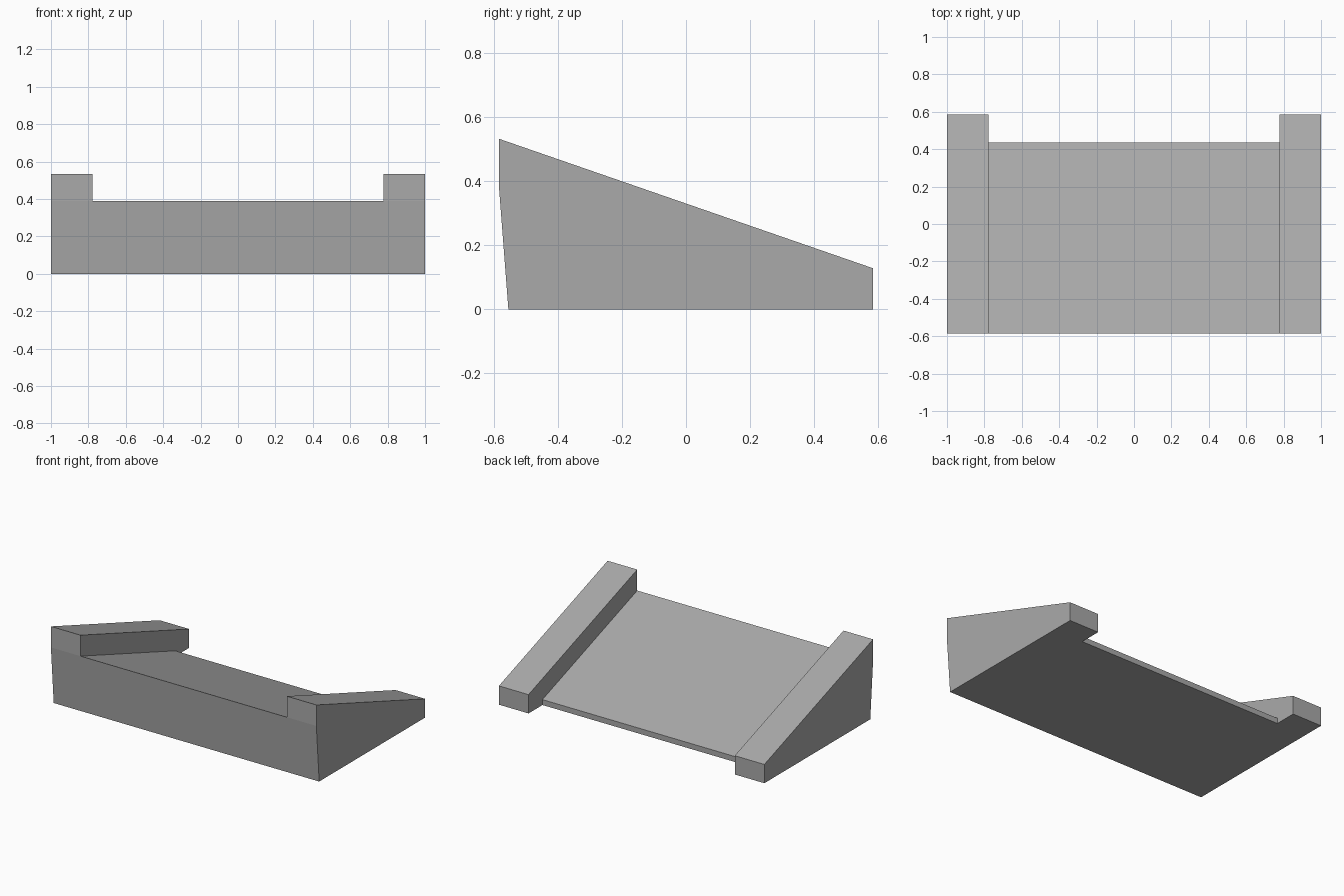
import bpy
import bmesh

default_cube = bpy.data.objects.get("Cube")
if default_cube:
    bpy.data.objects.remove(default_cube, do_unlink=True)

grey = bpy.data.materials.new("plain grey")
grey.use_nodes = True
colour = (0.4, 0.4, 0.4, 1)
grey.diffuse_color = colour
grey.node_tree.nodes["Principled BSDF"].inputs["Base Color"].default_value = colour


def side_prism(name, profile, half_width):
    """Extrude a (y, z) profile across x, centred on x = 0."""
    bm = bmesh.new()
    face = bm.faces.new([bm.verts.new((-half_width, y, z)) for y, z in profile])
    result = bmesh.ops.extrude_face_region(bm, geom=[face])
    verts = [v for v in result["geom"] if isinstance(v, bmesh.types.BMVert)]
    bmesh.ops.translate(bm, verts=verts, vec=(2 * half_width, 0, 0))
    bmesh.ops.recalc_face_normals(bm, faces=bm.faces)
    mesh = bpy.data.meshes.new(name)
    bm.to_mesh(mesh)
    bm.free()
    mesh.materials.append(grey)
    obj = bpy.data.objects.new(name, mesh)
    bpy.context.collection.objects.link(obj)
    return obj


FRONT, BACK, DECK_BACK = -0.585, 0.585, 0.435
DECK_FRONT_Z = 0.39
TOP_Z, BACK_Z = 0.533, 0.128
SLOPE = (BACK_Z - TOP_Z) / (BACK - FRONT)


def deck_z(y):
    return DECK_FRONT_Z + SLOPE * (y - FRONT)


# Wedge body with a slightly undercut front
body = side_prism("wedge_ramp", [
    (-0.555, 0), (BACK, 0), (BACK, BACK_Z),
    (FRONT, TOP_Z), (FRONT, DECK_FRONT_Z)], 1.0)

# Sunken deck between the two side rails, open at the back
cutter = side_prism("deck_cutter", [
    (-0.7, deck_z(-0.7)), (DECK_BACK, deck_z(DECK_BACK)), (DECK_BACK, -0.1),
    (0.8, -0.1), (0.8, 0.8), (-0.7, 0.8)], 0.777)
cutter.hide_render = True
cutter.hide_viewport = True

cut = body.modifiers.new("sunken deck", 'BOOLEAN')
cut.operation = 'DIFFERENCE'
cut.solver = 'EXACT'
cut.object = cutter

# Bake the cut and remove the cutter
bpy.context.view_layer.update()
depsgraph = bpy.context.evaluated_depsgraph_get()
baked = bpy.data.meshes.new_from_object(body.evaluated_get(depsgraph))
body.modifiers.clear()
body.data = baked
bpy.data.objects.remove(cutter, do_unlink=True)
